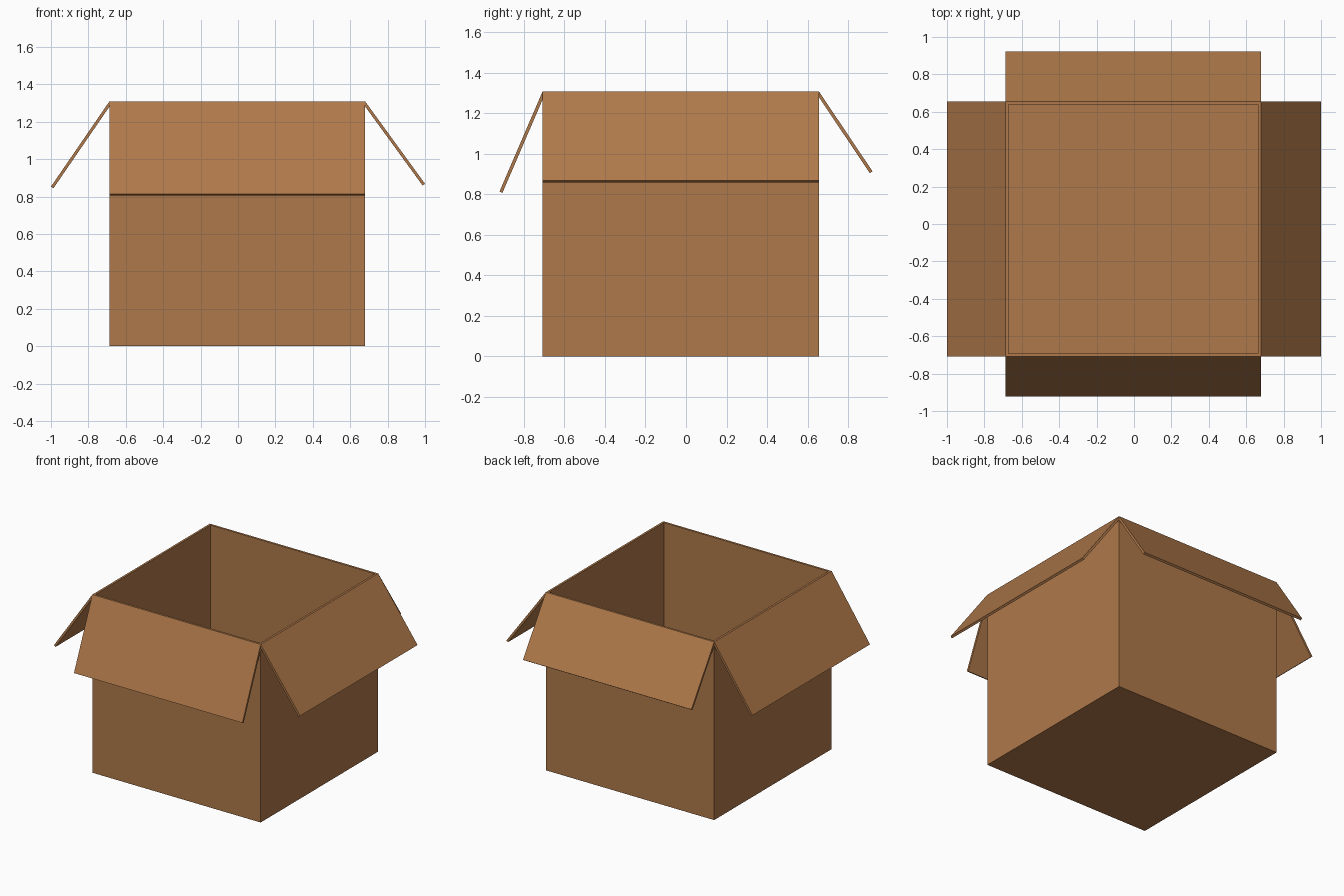
import bpy, bmesh
from mathutils import Vector

if "Cube" in bpy.data.objects:
    bpy.data.objects.remove(bpy.data.objects["Cube"])

X0, X1, Y0, Y1, H = -0.688, 0.68, -0.708, 0.656, 1.308
T = 0.016  # cardboard thickness

card = bpy.data.materials.new("cardboard brown")
card.diffuse_color = (0.43, 0.19, 0.068, 1)
card.use_nodes = True
card.node_tree.nodes["Principled BSDF"].inputs["Base Color"].default_value = card.diffuse_color


def add_object(name, bm):
    bmesh.ops.recalc_face_normals(bm, faces=bm.faces)
    mesh = bpy.data.meshes.new(name)
    bm.to_mesh(mesh)
    bm.free()
    mesh.materials.append(card)
    obj = bpy.data.objects.new(name, mesh)
    bpy.context.collection.objects.link(obj)
    return obj


def block(bm, lo, hi):
    verts = bmesh.ops.create_cube(bm, size=1)["verts"]
    for v in verts:
        v.co = Vector([hi[i] if v.co[i] > 0 else lo[i] for i in range(3)])


# Box body: a block whose top is inset and pushed down to leave thin walls
bm = bmesh.new()
block(bm, (X0, Y0, 0), (X1, Y1, H))
bm.normal_update()
top = max(bm.faces, key=lambda f: f.calc_center_median().z)
bmesh.ops.inset_region(bm, faces=[top], thickness=T, use_even_offset=True)
for v in top.verts:
    v.co.z = H
inner = bmesh.ops.extrude_discrete_faces(bm, faces=[top])["faces"][0]
for v in inner.verts:
    v.co.z = T
add_object("box_body", bm)


# Flap: thin plate hanging from a top edge, sloping down and outwards
def flap(name, a, b, out, reach, drop):
    a, b = Vector((*a, H)), Vector((*b, H))
    slope = Vector((out[0] * reach, out[1] * reach, -drop))
    normal = Vector((out[0] * drop, out[1] * drop, reach)).normalized()
    bm = bmesh.new()
    corners = [a, b, b + slope, a + slope]
    face = bm.faces.new([bm.verts.new(c) for c in corners])
    new = bmesh.ops.extrude_face_region(bm, geom=[face], use_keep_orig=True)["geom"]
    for v in new:
        if isinstance(v, bmesh.types.BMVert):
            v.co -= normal * T
    add_object(name, bm)


flap("left_flap", (X0, Y0), (X0, Y1), (-1, 0), 0.312, 0.455)
flap("right_flap", (X1, Y0), (X1, Y1), (1, 0), 0.32, 0.44)
flap("front_flap", (X0, Y0), (X1, Y0), (0, -1), 0.213, 0.495)
flap("back_flap", (X0, Y1), (X1, Y1), (0, 1), 0.265, 0.395)
